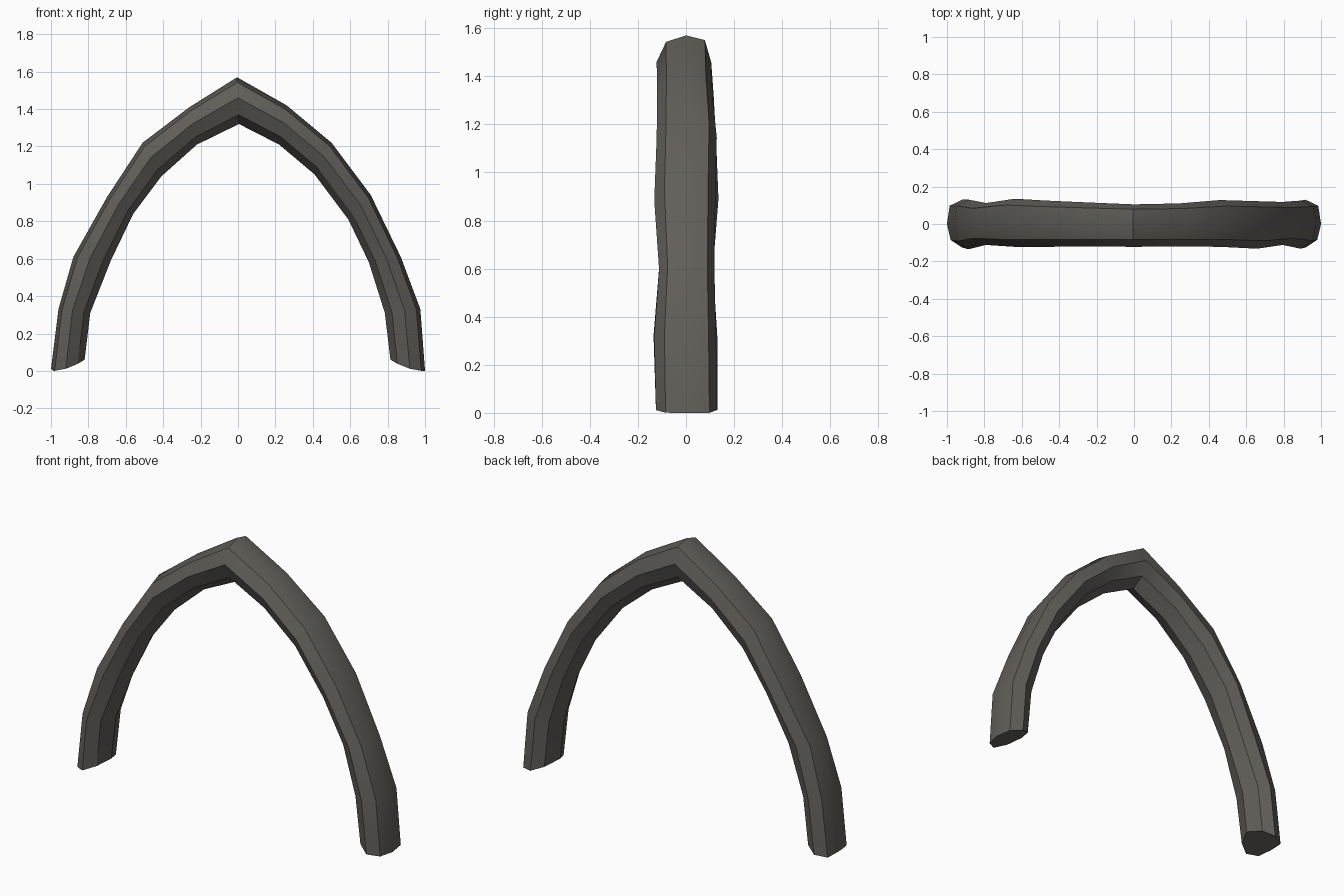
import bpy, bmesh, math

if "Cube" in bpy.data.objects:
    bpy.data.objects.remove(bpy.data.objects["Cube"])

# Stations along the arch, left foot to right foot: outer and inner edge (x, z)
outer = [(-1, .015), (-.96, .33), (-.88, .61), (-.70, .93), (-.51, 1.22), (-.26, 1.41), (-.005, 1.57),
         (.26, 1.42), (.5, 1.22), (.71, .94), (.87, .61), (.975, .33), (1, .005)]
inner = [(-.82, .06), (-.79, .31), (-.68, .59), (-.56, .84), (-.41, 1.04), (-.22, 1.21), (.005, 1.32),
         (.22, 1.21), (.41, 1.05), (.59, .81), (.70, .58), (.785, .31), (.815, .06)]
# Hand-carved wobble: front and back half widths at each station
front = [.125, .135, .112, .122, .122, .12, .122, .12, .122, .132, .112, .132, .125]
back = [.13, .13, .112, .135, .125, .115, .105, .11, .128, .122, .118, .125, .13]
# Eight-sided section: (0 = inner, 1 = outer; share of the half width)
section = [(1, 0), (.89, -.68), (.56, -1), (.2, -.68), (0, 0), (.2, .72), (.55, 1), (.92, .75)]

bm = bmesh.new()
rings = []
for i, ((ox, oz), (ix, iz)) in enumerate(zip(outer, inner)):
    ring = []
    for t, w in section:
        z = iz + (oz - iz) * t
        if i in (0, len(outer) - 1):      # feet curl up on the inner side
            z = .06 * (1 - t) ** 2 + (.01 if t == 1 and i == 0 else 0)
        y = w * (front[i] if w < 0 else back[i])
        ring.append(bm.verts.new((ix + (ox - ix) * t, y, z)))
    rings.append(ring)

# Skin between stations, then close the feet
n = len(section)
for a, b in zip(rings, rings[1:]):
    for k in range(n):
        bm.faces.new((a[k], a[(k + 1) % n], b[(k + 1) % n], b[k]))
bm.faces.new(rings[0])
bm.faces.new(rings[-1])
bmesh.ops.recalc_face_normals(bm, faces=bm.faces)

mesh = bpy.data.meshes.new("pointed_arch")
bm.to_mesh(mesh)
bm.free()
arch = bpy.data.objects.new("pointed_arch", mesh)
bpy.context.collection.objects.link(arch)

# Dark stone-grey colour, smooth facets with sharp ridges
mat = bpy.data.materials.new("dark_grey")
mat.diffuse_color = (.12, .112, .1, 1)
mat.use_nodes = True
mat.node_tree.nodes["Principled BSDF"].inputs["Base Color"].default_value = mat.diffuse_color
mesh.materials.append(mat)
bpy.context.view_layer.objects.active = arch
arch.select_set(True)
bpy.ops.object.shade_smooth_by_angle(angle=math.radians(30))
